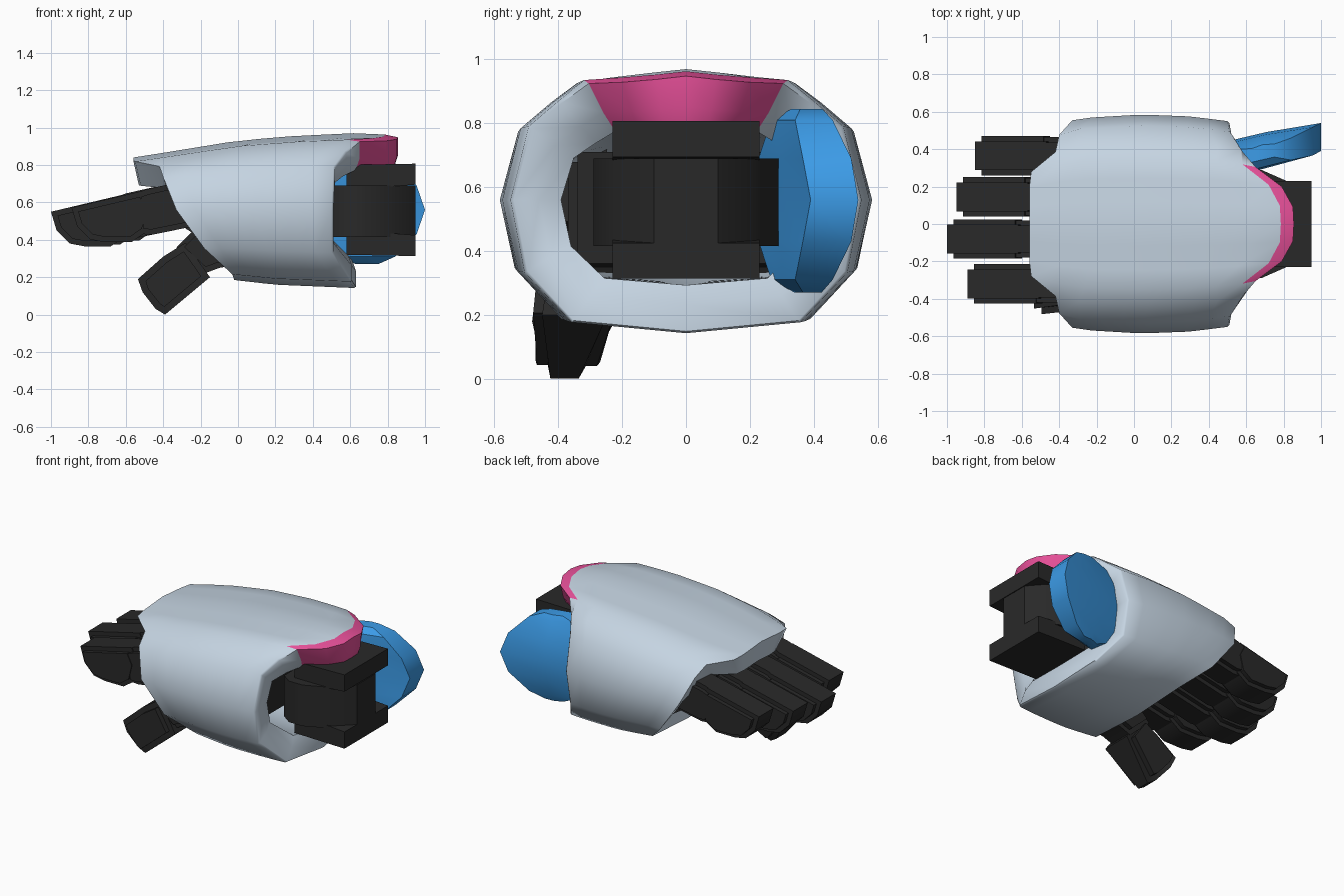
import bpy
import bmesh
from math import radians

cube = bpy.data.objects.get("Cube")
if cube:
    bpy.data.objects.remove(cube, do_unlink=True)


def material(name, rgb):
    m = bpy.data.materials.new(name)
    m.use_nodes = True
    m.diffuse_color = (*rgb, 1)
    bsdf = next(n for n in m.node_tree.nodes if n.type == 'BSDF_PRINCIPLED')
    bsdf.inputs["Base Color"].default_value = (*rgb, 1)
    return m


GREY = material("pale_grey", (0.56, 0.66, 0.76))
PINK = material("pink", (0.80, 0.08, 0.32))
BLUE = material("blue", (0.045, 0.33, 0.80))
BLACK = material("charcoal", (0.022, 0.022, 0.022))


def finish(name, bm, mats, angle):
    bmesh.ops.recalc_face_normals(bm, faces=bm.faces)
    me = bpy.data.meshes.new(name)
    bm.to_mesh(me)
    bm.free()
    for m in mats:
        me.materials.append(m)
    ob = bpy.data.objects.new(name, me)
    bpy.context.collection.objects.link(ob)
    bpy.ops.object.select_all(action='DESELECT')
    ob.select_set(True)
    bpy.context.view_layer.objects.active = ob
    bpy.ops.object.shade_smooth_by_angle(angle=radians(angle))


def bridge(bm, a, b):
    n = len(a)
    return [bm.faces.new((a[i], a[(i + 1) % n], b[(i + 1) % n], b[i])) for i in range(n)]


def loft(name, rings, mat, angle=30, bevel=0):
    """Capped skin through rings of points, with optional bevelled end rims."""
    bm = bmesh.new()
    rings = [[bm.verts.new(p) for p in ring] for ring in rings]
    for a, b in zip(rings, rings[1:]):
        bridge(bm, a, b)
    caps = [bm.faces.new(rings[0]), bm.faces.new(rings[-1])]
    bmesh.ops.recalc_face_normals(bm, faces=bm.faces)
    if bevel:
        rims = list({e for f in caps for e in f.edges})
        bmesh.ops.bevel(bm, geom=rims, offset=bevel, segments=2, affect='EDGES')
    finish(name, bm, [mat], angle)


def prism(name, profile, near, far, bevel=0.0):
    """Side profile in x and z, spanned between two y functions of height."""
    loft(name, [[(x, y(z), z) for x, z in profile] for y in (near, far)], BLACK, 40, bevel)


def lerp(table, x):
    if x <= table[0][0]:
        return table[0][1]
    for (x0, v0), (x1, v1) in zip(table, table[1:]):
        if x <= x1:
            return v0 + (v1 - v0) * (x - x0) / (x1 - x0)
    return table[-1][1]


# Hand shell: thick open sleeve whose end edges vary around the section
MID = 0.56
WIDTH = [(-.56, .46), (-.4, .53), (-.3, .565), (.04, .585), (.3, .575), (.5, .55), (.85, .47)]
TOP = [(-.56, .84), (-.4, .865), (0, .93), (.3, .955), (.62, .97), (.85, .96)]
BOTTOM = [(-.02, .185), (.2, .16), (.63, .142)]
# each: side factor, height factor, finger-end x, wrist-end x
half = [(0, 1, -.56, .855), (.2, .973, -.56, .85), (.42, .944, -.56, .79), (.6, .92, -.55, .65),
        (.74, .77, -.42, .58), (.9, .57, -.4, .52), (1, 0, -.33, .51),
        (.92, -.55, -.18, .51), (.68, -.92, -.03, .61), (0, -1, -.02, .63)]
around = half + [(-s, *rest) for s, *rest in half[-2:0:-1]]


def shell_ring(bm, along, side, top, bottom):
    """Section ring with side, top and bottom scaled toward the axis."""
    ring = []
    for s, v, start, end in around:
        x = along(v, start, end)
        h = (lerp(TOP, x) - MID) * top if v > 0 else (MID - lerp(BOTTOM, x)) * bottom
        ring.append(bm.verts.new((x, s * lerp(WIDTH, x) * side, MID + v * h)))
    return ring


STEPS = 8
bm = bmesh.new()
rows = [shell_ring(bm, lambda v, a, b: a + (b - a - (.07 if v > .9 else .01)) * k / STEPS, 1, 1, 1)
        for k in range(STEPS + 1)]
rows.append(shell_ring(bm, lambda v, a, b: b, .985, .97, .985))
rows.append(shell_ring(bm, lambda v, a, b: b, .84, .73, .78))
rows += [shell_ring(bm, lambda v, a, b: a + .03 + (b - a - .05) * k / STEPS,
                    .71, .49 + .08 * k / STEPS, .64) for k in range(STEPS, -1, -1)]
for r, row in enumerate(rows):
    for i, f in enumerate(bridge(bm, row, rows[(r + 1) % len(rows)])):
        # pink cap on the upper wrist rim
        f.material_index = int(STEPS <= r <= STEPS + 2 and (i < 3 or i >= len(around) - 3))
finish("hand_shell", bm, [GREY, PINK], 50)

# Curved blue guard on the back side of the wrist, lofted upward
guard = []
for dz, x0, x1 in ((-.29, .63, .75), (-.25, .54, .84), (-.13, .44, .955), (0, .42, 1),
                   (.13, .44, .955), (.25, .54, .84), (.285, .63, .75)):
    bulge = (dz / .29) ** 2
    xm = (x0 + x1) / 2

    def outer(x):
        return .44 + .2 * (x - .5) - .065 * bulge

    def inner(x):
        return outer(x) - (.19 - .07 * (x - .42)) * (1 - .65 * bulge ** 3)

    guard.append([(x0, outer(x0), MID + dz), (xm, outer(xm) + .01, MID + dz), (x1, outer(x1), MID + dz),
                  (x1, inner(x1), MID + dz), (xm, inner(xm), MID + dz), (x0, inner(x0), MID + dz)])
loft("wrist_guard", guard, BLUE, 40)

# Wrist block rounded in plan, and the plates above and below it
plan = [(.51, -.24), (.58, -.29), (.68, -.29), (.85, -.215), (.95, -.1)]
plan += [(x, -y) for x, y in plan[::-1]]
loft("wrist_block", [[(x, y, z) for x, y in plan] for z in (.415, .69)], BLACK, 40)
for name, s in (("upper", 1), ("lower", -1)):
    prism(name + "_wrist_plate",
          [(.58, MID + s * .24), (.95, MID + s * .247), (.95, MID + s * .135),
           (.75, MID + s * .12), (.58, MID + s * .12)], lambda z: -.23, lambda z: .23)

# Palm inside the shell
prism("palm", [(-.42, .68), (.35, .71), (.35, .36), (-.06, .32), (-.28, .46)],
      lambda z: -.37, lambda z: .37, .03)

# Fingers: a tip and a base segment each, offset along the finger slope
TIP = [(-1, .55), (-.97, .45), (-.9, .38), (-.82, .365), (-.68, .365), (-.6, .42),
       (-.57, .54), (-.62, .64)]
BASE = [(-.66, .625), (-.6, .648), (-.3, .715), (-.25, .47), (-.57, .405), (-.64, .41)]
for name, y, dx in (("little", .365, .15), ("ring", .145, .05),
                    ("middle", -.08, 0), ("index", -.32, .11)):
    for part, prof, w in (("tip", TIP, .105), ("base", BASE, .1)):
        prism(f"{name}_finger_{part}", [(x + dx, z + .2 * dx) for x, z in prof],
              lambda z: y - w, lambda z: y + w, .028)

# Thumb, its tip narrowing downward
prism("thumb_tip", [(-.535, .19), (-.40, .31), (-.28, .385), (-.15, .20), (-.39, .0),
                    (-.44, .03), (-.51, .12)],
      lambda z: -.46 - .2 * min(z, .16) + .15 * max(z - .16, 0),
      lambda z: -.30 + .6 * min(z, .16) - .15 * max(z - .16, 0), .035)
prism("thumb_base", [(-.33, .36), (-.24, .45), (-.05, .42), (.02, .27), (-.1, .25),
                     (-.18, .22)], lambda z: -.44, lambda z: -.22, .03)
